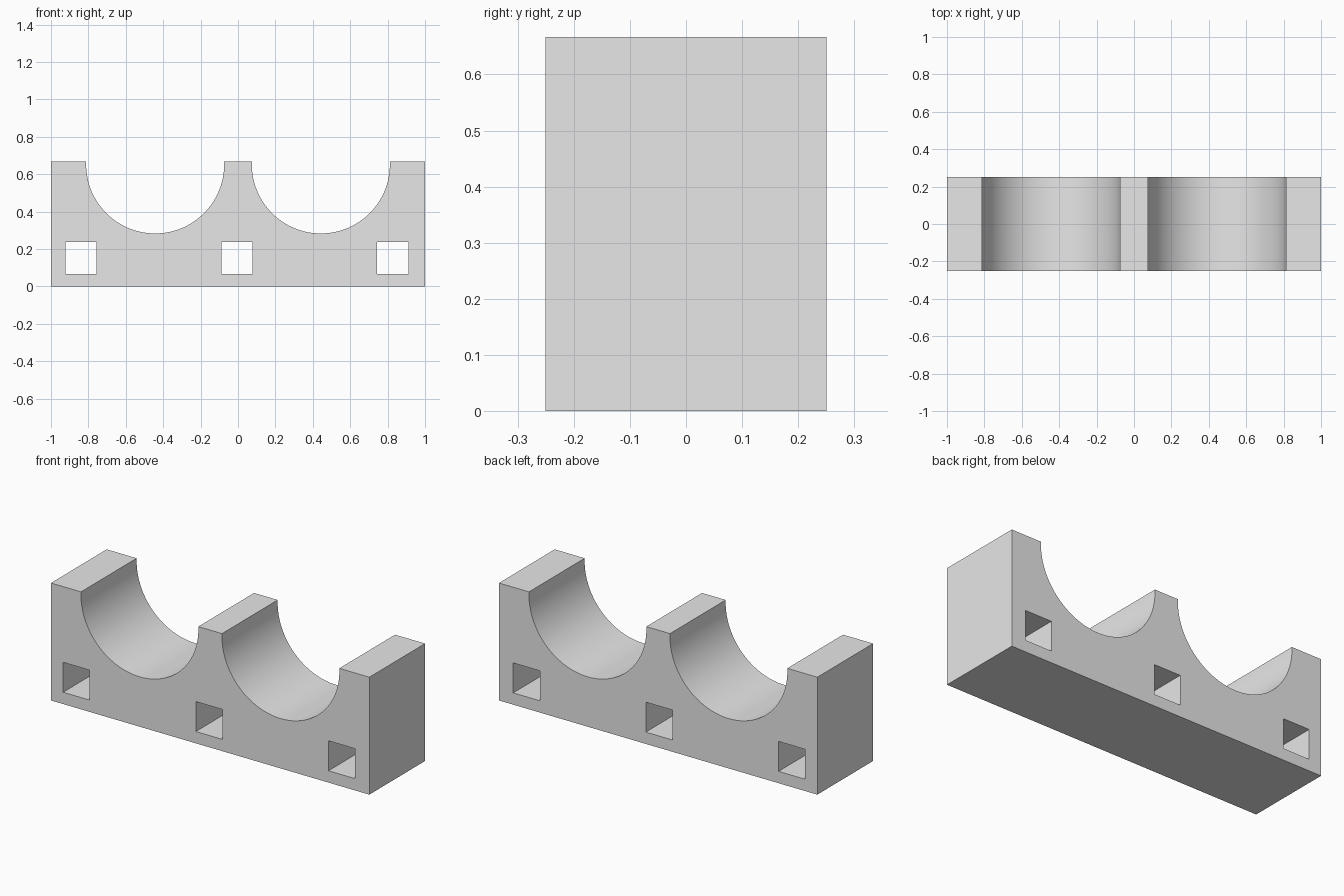
import bpy
import math

default = bpy.data.objects.get("Cube")
if default:
    bpy.data.objects.remove(default, do_unlink=True)

WIDTH, DEPTH, HEIGHT = 2.0, 0.5, 0.667
CRADLE_X, CRADLE_Z, CRADLE_R = 0.443, 0.652, 0.369
HOLE_W, HOLE_Z = 0.167, 0.152

grey = bpy.data.materials.new("light_grey")
grey.use_nodes = True
colour = (0.8, 0.8, 0.8, 1)
grey.diffuse_color = colour
grey.node_tree.nodes["Principled BSDF"].inputs["Base Color"].default_value = colour


def box(name, size, location):
    bpy.ops.mesh.primitive_cube_add(size=1, location=location)
    obj = bpy.context.object
    obj.name = name
    obj.scale = size
    bpy.ops.object.transform_apply(location=True, rotation=True, scale=True)
    return obj


def cylinder(name, radius, location):
    bpy.ops.mesh.primitive_cylinder_add(vertices=128, radius=radius, depth=1,
                                        location=location, rotation=(math.pi / 2, 0, 0))
    obj = bpy.context.object
    obj.name = name
    bpy.ops.object.transform_apply(location=True, rotation=True, scale=True)
    return obj


# Solid block
block = box("cradle_block", (WIDTH, DEPTH, HEIGHT), (0, 0, HEIGHT / 2))
block.data.materials.append(grey)

# Two round cradles and three square through-holes
cutters = [cylinder("cradle_cutter", CRADLE_R, (side * CRADLE_X, 0, CRADLE_Z))
           for side in (-1, 1)]
cutters += [box("hole_cutter", (HOLE_W, 1, 0.17), (x, 0, HOLE_Z))
            for x in (-0.84, -0.006, 0.827)]

bpy.ops.object.select_all(action='DESELECT')
bpy.context.view_layer.objects.active = block
block.select_set(True)
for cutter in cutters:
    cutter.hide_render = True
    cutter.data.materials.append(grey)
    cut = block.modifiers.new("cut", 'BOOLEAN')
    cut.operation = 'DIFFERENCE'
    cut.solver = 'EXACT'
    cut.object = cutter
    bpy.ops.object.modifier_apply(modifier=cut.name)
    bpy.data.objects.remove(cutter, do_unlink=True)

# Smooth cradles, crisp edges
bpy.ops.object.shade_smooth_by_angle(angle=math.radians(30))
